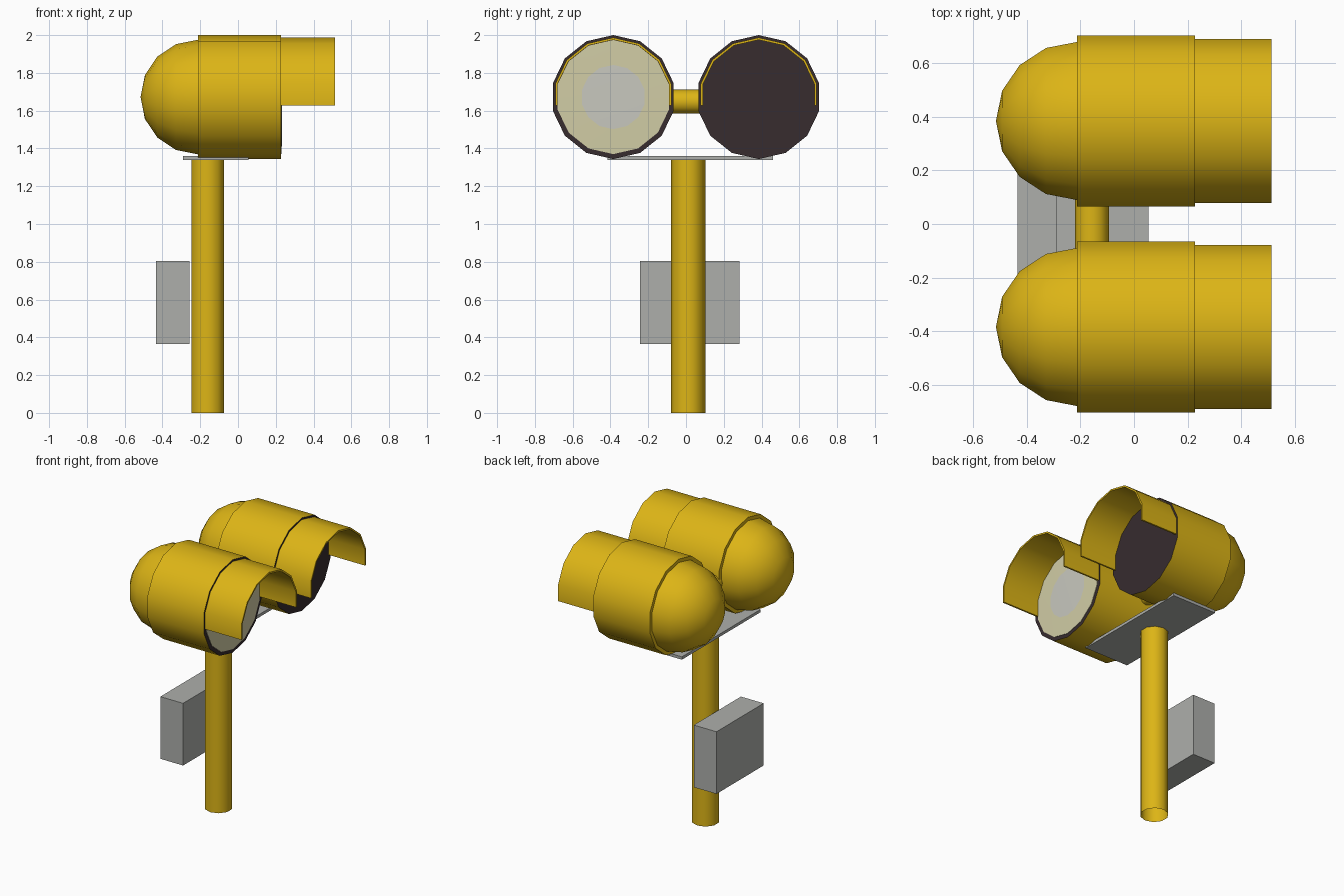
import bpy, bmesh, math

if "Cube" in bpy.data.objects:
    bpy.data.objects.remove(bpy.data.objects["Cube"])

def mat(name, c):
    m = bpy.data.materials.new(name)
    m.diffuse_color = (*c, 1)
    m.use_nodes = True
    m.node_tree.nodes["Principled BSDF"].inputs["Base Color"].default_value = m.diffuse_color
    return m

YELLOW = mat("signal_yellow", (0.72, 0.46, 0.008))
DARK = mat("dark_brown", (0.038, 0.025, 0.028))
GREY = mat("metal_grey", (0.42, 0.43, 0.41))
CREAM = mat("lens_cream", (0.64, 0.61, 0.38))
PALE = mat("lens_pale_grey", (0.58, 0.58, 0.52))

SIDES = 14
CZ = 1.672   # height of the lamp axis

def make(name, bm, mats, smooth=True):
    bmesh.ops.recalc_face_normals(bm, faces=bm.faces)
    me = bpy.data.meshes.new(name)
    bm.to_mesh(me)
    bm.free()
    for m in mats:
        me.materials.append(m)
    ob = bpy.data.objects.new(name, me)
    bpy.context.collection.objects.link(ob)
    if smooth:
        bpy.ops.object.select_all(action='DESELECT')
        ob.select_set(True)
        bpy.context.view_layer.objects.active = ob
        bpy.ops.object.shade_smooth_by_angle(angle=math.radians(50))
    return ob

def lathe(bm, profile, cy, cz, n=SIDES):
    """Revolve (x, radius) points about an axis along x; a vertex sits on top."""
    rings = []
    for x, r in profile:
        if r == 0:
            rings.append([bm.verts.new((x, cy, cz))] * n)
        else:
            rings.append([bm.verts.new((x, cy + r * math.sin(2 * math.pi * i / n),
                                        cz + r * math.cos(2 * math.pi * i / n))) for i in range(n)])
    for a, b in zip(rings, rings[1:]):
        for i in range(n):
            j = (i + 1) % n
            bm.faces.new(list(dict.fromkeys((a[i], a[j], b[j], b[i]))))

def box(name, x, y, z, m):
    bm = bmesh.new()
    bmesh.ops.create_cube(bm, size=1)
    for v in bm.verts:
        v.co = [lo + (hi - lo) * (c + 0.5) for (lo, hi), c in zip((x, y, z), v.co)]
    make(name, bm, [m], False)

for side, cy in (("left", -0.385), ("right", 0.385)):
    # lamp drum with dark front face
    bm = bmesh.new()
    lathe(bm, [(-0.213, 0), (-0.213, 0.328), (0.228, 0.328), (0.228, 0)], cy, CZ)
    for f in bm.faces:
        if f.calc_center_median().x > 0.2:
            f.material_index = 1
    make(side + "_lamp_drum", bm, [YELLOW, DARK])

    # rounded back
    bm = bmesh.new()
    R = 0.303
    lathe(bm, [(-0.213 - R * math.cos(a), R * math.sin(a) if a else 0)
               for a in (math.radians(22.5 * k) for k in range(5))], cy, CZ)
    make(side + "_lamp_dome", bm, [YELLOW])

    # open-bottomed visor
    bm = bmesh.new()
    def arc(r):
        pts = [(r * math.sin(2 * math.pi * k / SIDES), r * math.cos(2 * math.pi * k / SIDES))
               for k in range(-3, 4)]
        return [(pts[0][0], -0.045)] + pts + [(pts[-1][0], -0.045)]
    loops = [[bm.verts.new((x, cy + y, CZ + z)) for y, z in arc(r)]
             for x, r in ((0.228, 0.315), (0.513, 0.315), (0.513, 0.303), (0.228, 0.303))]
    for a, b in zip(loops, loops[1:] + loops[:1]):
        for i in range(len(a) - 1):
            bm.faces.new((a[i], a[i + 1], b[i + 1], b[i]))
    for i in (0, -1):
        bm.faces.new([l[i] for l in loops])
    make(side + "_visor", bm, [YELLOW])

# pale lens on one lamp, with a greyer centre
bm = bmesh.new()
lathe(bm, [(0.226, 0.302), (0.231, 0.302), (0.233, 0.17), (0.234, 0)], -0.385, CZ)
for f in bm.faces:
    c = f.calc_center_median()
    if math.hypot(c.y + 0.385, c.z - CZ) < 0.16:
        f.material_index = 1
make("lens", bm, [CREAM, PALE])

# tube joining the lamps
bm = bmesh.new()
lathe(bm, [(-0.1, 0.0635), (0.1, 0.0635)], 0, 1.648, 12)
for v in bm.verts:
    v.co.x, v.co.y = v.co.y - 0.157, v.co.x
make("joining_tube", bm, [YELLOW])

# hollow post
bm = bmesh.new()
bmesh.ops.create_cone(bm, cap_ends=False, segments=10, radius1=0.091, radius2=0.091, depth=1.345)
for v in bm.verts:
    v.co.x -= 0.16
    v.co.y += 0.011
    v.co.z += 0.6725
make("post", bm, [YELLOW])

# mounting plate and control box
box("mounting_plate", (-0.29, 0.055), (-0.415, 0.46), (1.34, 1.36), GREY)
box("control_box", (-0.435, -0.258), (-0.243, 0.282), (0.365, 0.803), GREY)
